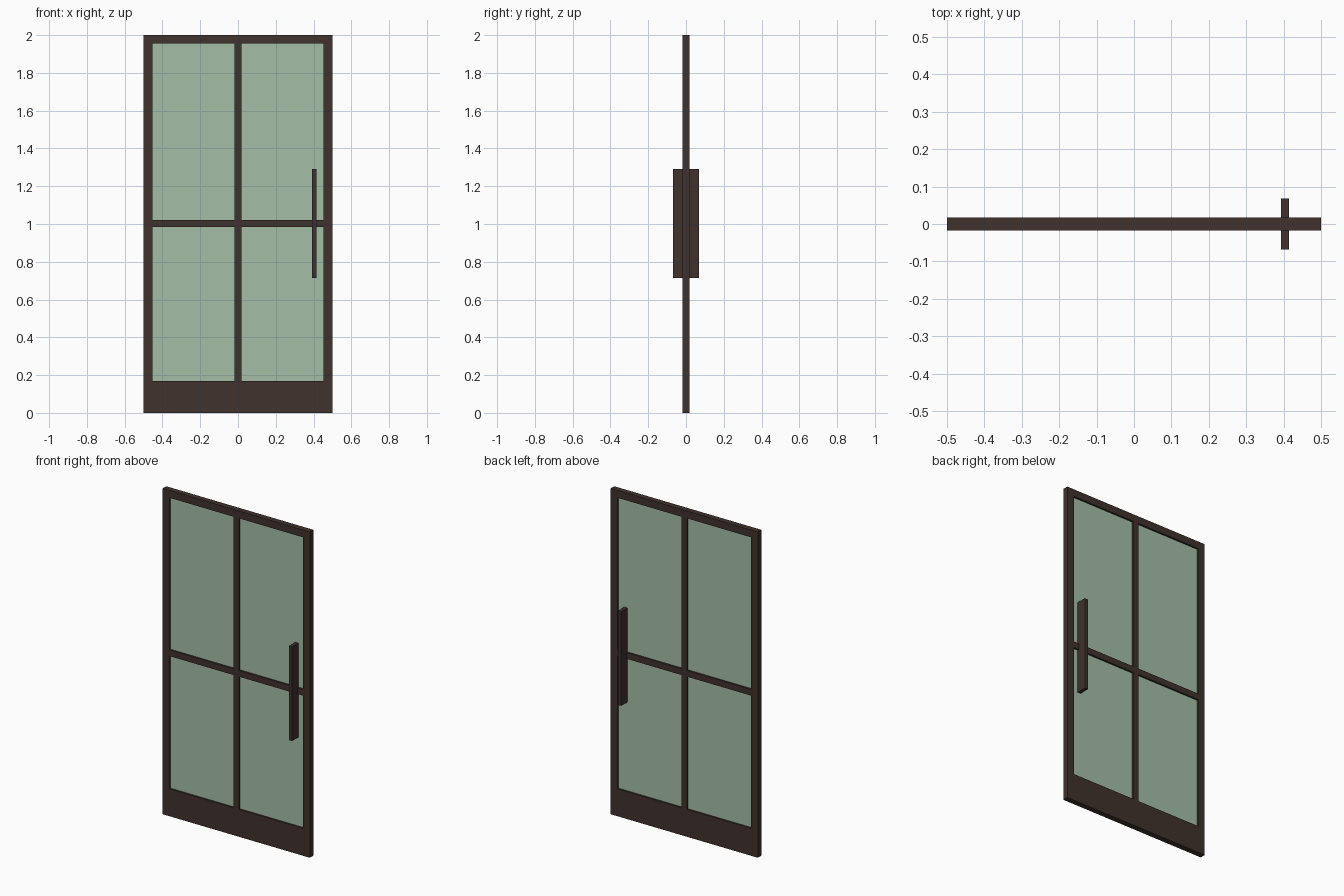
import bpy

cube = bpy.data.objects.get("Cube")
if cube:
    bpy.data.objects.remove(cube, do_unlink=True)


def make_material(name, color):
    mat = bpy.data.materials.new(name)
    mat.use_nodes = True
    mat.diffuse_color = color
    mat.node_tree.nodes["Principled BSDF"].inputs["Base Color"].default_value = color
    return mat


bronze = make_material("dark_bronze", (0.051, 0.032, 0.026, 1))
glass = make_material("green_glass", (0.37, 0.52, 0.385, 1))


def box(name, xs, ys, zs, mat):
    """Box spanning the given (low, high) range on each axis."""
    spans = (xs, ys, zs)
    bpy.ops.mesh.primitive_cube_add(size=1, location=[(a + b) / 2 for a, b in spans])
    obj = bpy.context.object
    obj.name = name
    obj.scale = [b - a for a, b in spans]
    bpy.ops.object.transform_apply(location=False, rotation=False, scale=True)
    obj.data.materials.append(mat)
    return obj


# Door dimensions
W, H = 0.5, 2.0
STILE = 0.453           # inner edge of the side stiles
BAR = 0.019             # half width of the glazing bars
KICK, HEAD = 0.168, 1.955
MID = 1.002
DEPTH = (-0.0175, 0.0175)
PANE = 0.006

# Rails and the central upright
box("bottom_rail", (-STILE, STILE), DEPTH, (0, KICK), bronze)
box("top_rail", (-STILE, STILE), DEPTH, (HEAD, H), bronze)
box("center_bar", (-BAR, BAR), DEPTH, (KICK, HEAD), bronze)

# Stiles, cross bars and panes for each half
for side, s in (("left", 1), ("right", -1)):
    def span(a, b):
        return tuple(sorted((s * a, s * b)))
    box(side + "_stile", span(STILE, W), DEPTH, (0, H), bronze)
    box(side + "_cross_bar", span(BAR, STILE), DEPTH, (MID - BAR, MID + BAR), bronze)
    for level, zs in (("lower", (KICK, MID - BAR)), ("upper", (MID + BAR, HEAD))):
        box(f"{side}_{level}_pane", span(BAR, STILE), (-PANE, PANE), zs, glass)

# Flat pull handles on both faces
for face, s in (("front", -1), ("back", 1)):
    box(face + "_handle", (0.393, 0.415), tuple(sorted((s * PANE, s * 0.068))),
        (MID - 0.289, MID + 0.289), bronze)
